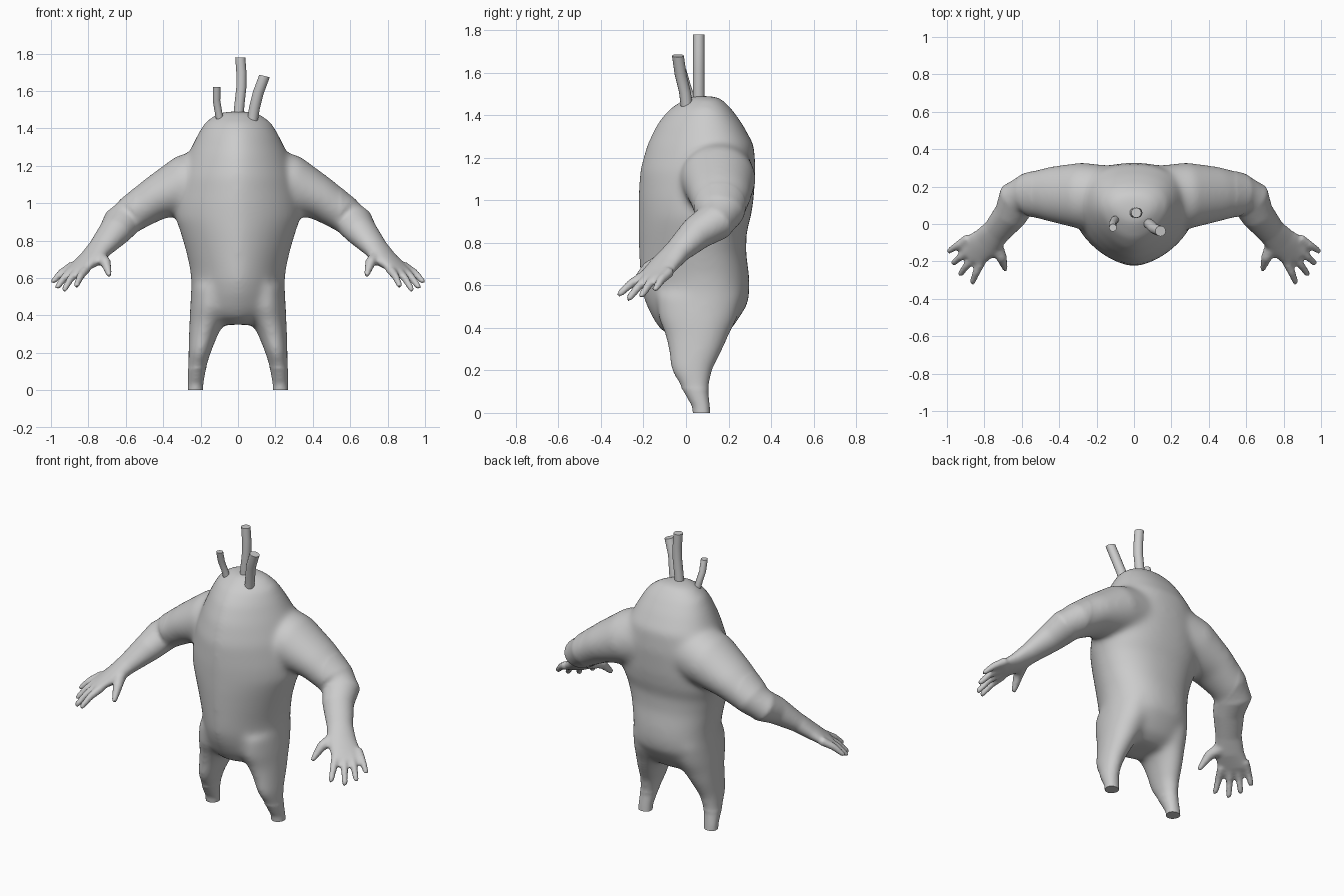
import bpy, bmesh
from math import cos, sin, pi
from mathutils import Vector

if "Cube" in bpy.data.objects:
    bpy.data.objects.remove(bpy.data.objects["Cube"])

UP = Vector((0, 0, 1))


def spow(v, e):
    return (abs(v) ** e) * (1 if v >= 0 else -1)


def skin(bm, rings):
    """Bridge equal-sized rings of points and cap both ends."""
    loops = [[bm.verts.new(p) for p in r] for r in rings]
    n = len(loops[0])
    for a, b in zip(loops, loops[1:]):
        for i in range(n):
            j = (i + 1) % n
            bm.faces.new((a[i], a[j], b[j], b[i]))
    bm.faces.new(loops[0][::-1])
    bm.faces.new(loops[-1])


def egg_ring(z, hw, front, back, n_front=1.65, n_back=2.3, cx=0.0, seg=40):
    """Horizontal section, narrower towards the front."""
    yc = front + 0.58 * (back - front)
    pts = []
    for k in range(seg):
        t = 2 * pi * k / seg
        c, s = cos(t), sin(t)
        e = 2 / (n_back if s > 0 else n_front)
        d = back - yc if s > 0 else yc - front
        pts.append(Vector((cx + hw * spow(c, e), yc + d * spow(s, e), z)))
    return pts


def tube(bm, stations, seg=24, mirror=1):
    """Oval tube along a path of (centre, side radius, vertical radius)."""
    cs = [Vector(s[0]) for s in stations]
    rings = []
    for i, (_, ra, rb) in enumerate(stations):
        t = (cs[min(i + 1, len(cs) - 1)] - cs[max(i - 1, 0)]).normalized()
        side = UP.cross(t)
        side = side.normalized() if side.length > 0.02 else Vector((1, 0, 0))
        nor = t.cross(side)
        ring = [cs[i] + side * ra * cos(2 * pi * k / seg) + nor * rb * sin(2 * pi * k / seg)
                for k in range(seg)]
        rings.append([Vector((p.x * mirror, p.y, p.z)) for p in ring])
    skin(bm, rings)


def finger(bm, pts, r0, r1, mirror):
    """Tapered finger with a rounded tip."""
    a, b, c = map(Vector, pts)
    d = (c - b).normalized()
    rm = (r0 + r1) / 2
    tube(bm, [(a, r0, r0), (b, rm, rm), (c - d * r1, r1, r1),
              (c - d * r1 * 0.3, r1 * 0.75, r1 * 0.75), (c, r1 * 0.25, r1 * 0.25)], 12, mirror)


def make_object(name, bm):
    bmesh.ops.recalc_face_normals(bm, faces=bm.faces)
    me = bpy.data.meshes.new(name)
    bm.to_mesh(me)
    bm.free()
    ob = bpy.data.objects.new(name, me)
    bpy.context.collection.objects.link(ob)
    return ob


bm = bmesh.new()

# Torso: z, half width, front y, back y
TORSO = [(1.49, .07, .02, .14), (1.475, .12, -.01, .17), (1.43, .18, -.08, .215),
         (1.36, .22, -.137, .265), (1.26, .268, -.185, .32), (1.14, .31, -.218, .328),
         (1.0, .335, -.225, .318), (.92, .335, -.225, .305), (.85, .31, -.225, .285),
         (.75, .28, -.222, .283), (.65, .257, -.218, .297), (.58, .25, -.212, .30),
         (.51, .253, -.19, .29), (.44, .25, -.155, .245), (.39, .21, -.12, .21),
         (.35, .13, -.05, .15)]
skin(bm, [egg_ring(*s) for s in TORSO])

# Legs: z, inner x, outer x, front y, back y (run past the ground, trimmed later)
LEGS = [(.56, .03, .247, -.14, .27), (.44, .04, .257, -.13, .24), (.37, .065, .26, -.10, .205),
        (.30, .105, .263, -.085, .175), (.20, .145, .266, -.073, .125), (.10, .174, .268, -.012, .105),
        (.03, .185, .268, .028, .113), (-.04, .187, .268, .035, .118)]
# Arm down to the knuckles
ARM = [((.10, .16, 1.14), .15, .17), ((.28, .15, 1.10), .18, .16), ((.45, .16, 1.02), .148, .117),
       ((.57, .155, .94), .118, .10), ((.625, .13, .895), .108, .092), ((.66, .05, .845), .09, .08),
       ((.735, -.04, .76), .075, .056), ((.79, -.10, .70), .085, .045),
       ((.86, -.147, .648), .09, .028), ((.885, -.17, .63), .08, .02)]
# Fingers: base and tip
FINGERS = [((.885, -.075, .665), (.997, -.15, .573)), ((.87, -.125, .655), (.972, -.215, .543)),
           ((.845, -.16, .65), (.935, -.277, .528)), ((.81, -.19, .65), (.868, -.322, .55))]

for m in (-1, 1):
    skin(bm, [egg_ring(z, (o - i) / 2, f, b, 2, 2, m * (i + o) / 2, 28) for z, i, o, f, b in LEGS])
    tube(bm, ARM, 28, m)
    for a, c in FINGERS:
        mid = (Vector(a) + Vector(c)) / 2 + Vector((.004, -.003, .008))
        finger(bm, (a, mid, c), .026, .017, m)
    finger(bm, ((.75, -.09, .72), (.708, -.18, .683), (.685, -.25, .607)), .042, .017, m)

# Fuse all parts into one skin
src = make_object("body_parts", bm)
rem = src.modifiers.new("fuse", 'REMESH')
rem.mode = 'VOXEL'
rem.voxel_size = 0.0105
dg = bpy.context.evaluated_depsgraph_get()
fused = bpy.data.meshes.new_from_object(src.evaluated_get(dg))
bpy.data.objects.remove(src)

# Soften joints: gently everywhere, strongly on torso and shoulders; cut feet flat
bm = bmesh.new()
bm.from_mesh(fused)
for _ in range(3):
    bmesh.ops.smooth_vert(bm, verts=bm.verts, factor=0.5, use_axis_x=True, use_axis_y=True, use_axis_z=True)
core = [v for v in bm.verts if abs(v.co.x) < .55 and v.co.z > .12]
for _ in range(25):
    bmesh.ops.smooth_vert(bm, verts=core, factor=0.5, use_axis_x=True, use_axis_y=True, use_axis_z=True)
cut = bmesh.ops.bisect_plane(bm, geom=bm.verts[:] + bm.edges[:] + bm.faces[:],
                             plane_co=(0, 0, 0), plane_no=(0, 0, -1), clear_outer=True)
bmesh.ops.holes_fill(bm, edges=[e for e in cut["geom_cut"] if isinstance(e, bmesh.types.BMEdge)], sides=0)
objs = [make_object("body", bm)]

# Three bent stalks on the head
STALKS = [("middle_stalk", .027, [(0, .06, 1.44), (.008, .06, 1.53), (.018, .06, 1.62), (.018, .06, 1.70), (.012, .06, 1.78)]),
          ("right_stalk", .028, [(.075, .005, 1.43), (.088, -.005, 1.51), (.108, -.025, 1.59), (.142, -.038, 1.68)]),
          ("left_stalk", .02, [(-.092, .03, 1.42), (-.105, .02, 1.49), (-.115, 0, 1.55), (-.113, -.02, 1.62)])]
for name, r, path in STALKS:
    bm = bmesh.new()
    skin(bm, [[Vector(p) + Vector((r * cos(2 * pi * k / 16), r * sin(2 * pi * k / 16),
               (-.25 * r * cos(2 * pi * k / 16) if name == "right_stalk" else 0)))
               for k in range(16)] for p in path])
    objs.append(make_object(name, bm))

for ob in objs:
    bpy.ops.object.select_all(action='DESELECT')
    ob.select_set(True)
    bpy.context.view_layer.objects.active = ob
    bpy.ops.object.shade_smooth_by_angle(angle=0.9)
